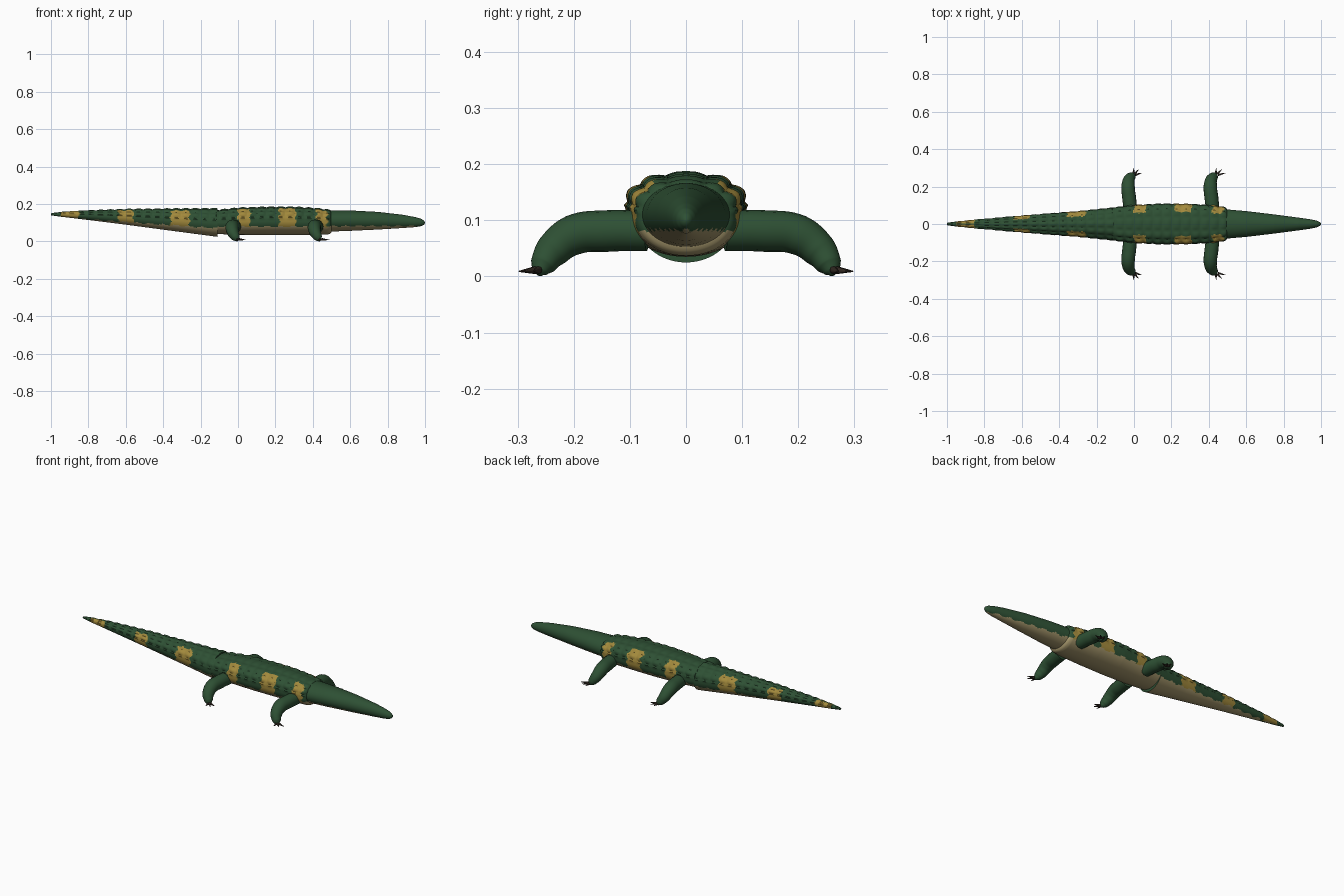
import bpy, bmesh, math
from mathutils import Vector

cube = bpy.data.objects.get("Cube")
if cube:
    bpy.data.objects.remove(cube)


def material(name, rgb):
    m = bpy.data.materials.new(name)
    m.use_nodes = True
    m.diffuse_color = (*rgb, 1)
    m.node_tree.nodes["Principled BSDF"].inputs["Base Color"].default_value = (*rgb, 1)
    return m


green = material("dark green", (0.027, 0.08, 0.034))
yellow = material("ochre yellow", (0.36, 0.25, 0.045))
tan = material("belly tan", (0.38, 0.31, 0.15))
brown = material("claw brown", (0.032, 0.022, 0.016))

# Spans along x with ochre side patches
BANDS = [(-0.95, -0.85), (-0.64, -0.56), (-0.36, -0.26),
         (0.0, 0.065), (0.22, 0.31), (0.42, 0.475)]


def sample(stations, x):
    """Interpolate (half width, top, bottom) at x."""
    for a, b in zip(stations, stations[1:]):
        if x <= b[0]:
            f = (x - a[0]) / (b[0] - a[0])
            return [p + (q - p) * f for p, q in zip(a[1:], b[1:])]
    return stations[-1][1:]


def loft(name, stations, rings, bump, belly, banded=True, boxy=2.0, sides=72):
    """Skin a body section along x, with raised scales on its back."""
    x0, x1 = stations[0][0], stations[-1][0]
    bm = bmesh.new()
    skin = []
    for i in range(rings + 1):
        x = x0 + (x1 - x0) * i / rings
        w, top, bot = sample(stations, x)
        mid, h = (top + bot) / 2, (top - bot) / 2
        ring = []
        for j in range(sides):
            a = math.tau * j / sides
            c, s = math.cos(a), math.sin(a)
            e = 2 / boxy if s > 0 else 1
            y = math.copysign(abs(c) ** e, c)
            z = math.copysign(abs(s) ** e, s)
            lift = 0
            if s > 0.1:
                lift = bump * min(1, h / 0.04) * abs(math.sin(x * 62) * math.cos(a * 6))
            k = 1 + lift / h
            ring.append(bm.verts.new((x, y * w * k, mid + z * h * k)))
        skin.append(ring)
    for a, b in zip(skin, skin[1:]):
        for j in range(sides):
            n = (j + 1) % sides
            bm.faces.new((a[j], b[j], b[n], a[n]))
    bm.faces.new(skin[0])
    bm.faces.new(skin[-1])
    bmesh.ops.recalc_face_normals(bm, faces=bm.faces)
    # Colour rule: pale belly, ochre flank patches, green elsewhere
    for f in bm.faces:
        f.smooth = True
        p = f.calc_center_median()
        w = sample(stations, p.x)[0]
        edge = belly(p.x) + 0.003 * math.sin(p.x * 90)
        inner = 0.2 if p.x < -0.8 else 0.58
        if p.z < edge:
            f.material_index = 2
        elif banded and abs(p.y) > inner * w:
            wobble = 0.006 * math.sin(p.z * 160)
            if any(l < p.x + wobble < r for l, r in BANDS):
                f.material_index = 1
    mesh = bpy.data.meshes.new(name)
    bm.to_mesh(mesh)
    bm.free()
    for m in (green, yellow, tan):
        mesh.materials.append(m)
    ob = bpy.data.objects.new(name, mesh)
    bpy.context.collection.objects.link(ob)
    smooth(ob)


def smooth(ob):
    bpy.ops.object.select_all(action="DESELECT")
    ob.select_set(True)
    bpy.context.view_layer.objects.active = ob
    bpy.ops.object.shade_smooth_by_angle(angle=math.radians(45))


# Tail, trunk and head: x, half width, top, bottom
loft("tail", [(-1, 0.006, 0.15, 0.14), (-0.96, 0.012, 0.156, 0.134),
              (-0.85, 0.023, 0.163, 0.121), (-0.6, 0.044, 0.17, 0.09),
              (-0.3, 0.068, 0.173, 0.05), (-0.11, 0.087, 0.174, 0.025)],
     180, 0.006, lambda x: 0.07 - (x + 0.11) * 0.07)

loft("trunk", [(-0.125, 0.06, 0.15, 0.055), (-0.115, 0.087, 0.165, 0.04),
               (0.0, 0.1, 0.177, 0.036), (0.15, 0.108, 0.182, 0.035),
               (0.3, 0.106, 0.182, 0.035), (0.42, 0.099, 0.175, 0.036),
               (0.48, 0.09, 0.167, 0.037), (0.495, 0.083, 0.163, 0.042),
               (0.502, 0.065, 0.15, 0.055)],
     130, 0.006, lambda x: 0.08, boxy=2.5)

loft("head", [(0.47, 0.08, 0.167, 0.052), (0.6, 0.069, 0.166, 0.057),
              (0.75, 0.051, 0.158, 0.064), (0.88, 0.034, 0.143, 0.072),
              (0.95, 0.024, 0.13, 0.077), (0.98, 0.017, 0.121, 0.082),
              (0.995, 0.009, 0.111, 0.09), (1, 0.002, 0.102, 0.098)],
     110, 0, lambda x: 0.083, banded=False)


def limb(name, x, side, path):
    """Bent tapered leg: path holds x offset, y, z and radius."""
    cu = bpy.data.curves.new(name, "CURVE")
    cu.dimensions = "3D"
    cu.bevel_depth = 1
    cu.bevel_resolution = 6
    cu.resolution_u = 8
    cu.use_fill_caps = True
    sp = cu.splines.new("BEZIER")
    sp.bezier_points.add(len(path) - 1)
    for p, (dx, y, z, r) in zip(sp.bezier_points, path):
        p.co = (x + dx, y * side, z)
        p.radius = r
        p.handle_left_type = p.handle_right_type = "AUTO"
    cu.materials.append(green)
    ob = bpy.data.objects.new(name, cu)
    bpy.context.collection.objects.link(ob)
    bpy.ops.object.select_all(action="DESELECT")
    ob.select_set(True)
    bpy.context.view_layer.objects.active = ob
    bpy.ops.object.convert(target="MESH")
    smooth(bpy.context.object)


def claw(name, start, tip):
    d = tip - start
    bpy.ops.mesh.primitive_cone_add(vertices=8, radius1=0.007, radius2=0.001,
                                    depth=d.length, location=(start + tip) / 2,
                                    rotation=d.to_track_quat("Z", "Y").to_euler())
    ob = bpy.context.object
    ob.name = name
    ob.data.materials.append(brown)
    smooth(ob)


LEG = [(0, 0.07, 0.081, 0.036), (-0.008, 0.14, 0.081, 0.037),
       (-0.014, 0.2, 0.074, 0.036), (-0.008, 0.238, 0.046, 0.031),
       (0.006, 0.255, 0.021, 0.023), (0.012, 0.26, 0.009, 0.014),
       (0.014, 0.262, 0.002, 0.004)]
CLAWS = [(0.052, 0.012), (0.034, 0.032), (0.004, 0.038)]

# Legs and claws, mirrored across the body
for part, x, spread in (("hind", -0.018, 0.85), ("front", 0.422, 1)):
    for label, side in (("left", 1), ("right", -1)):
        limb(f"{part}_leg_{label}", x, side, LEG)
        foot = Vector((x + 0.014, 0.26 * side, 0.012))
        for i, (dx, dy) in enumerate(CLAWS):
            reach = Vector((dx * spread, dy * side, -0.003))
            claw(f"{part}_claw_{label}_{i + 1}", foot + reach * 0.25, foot + reach)
